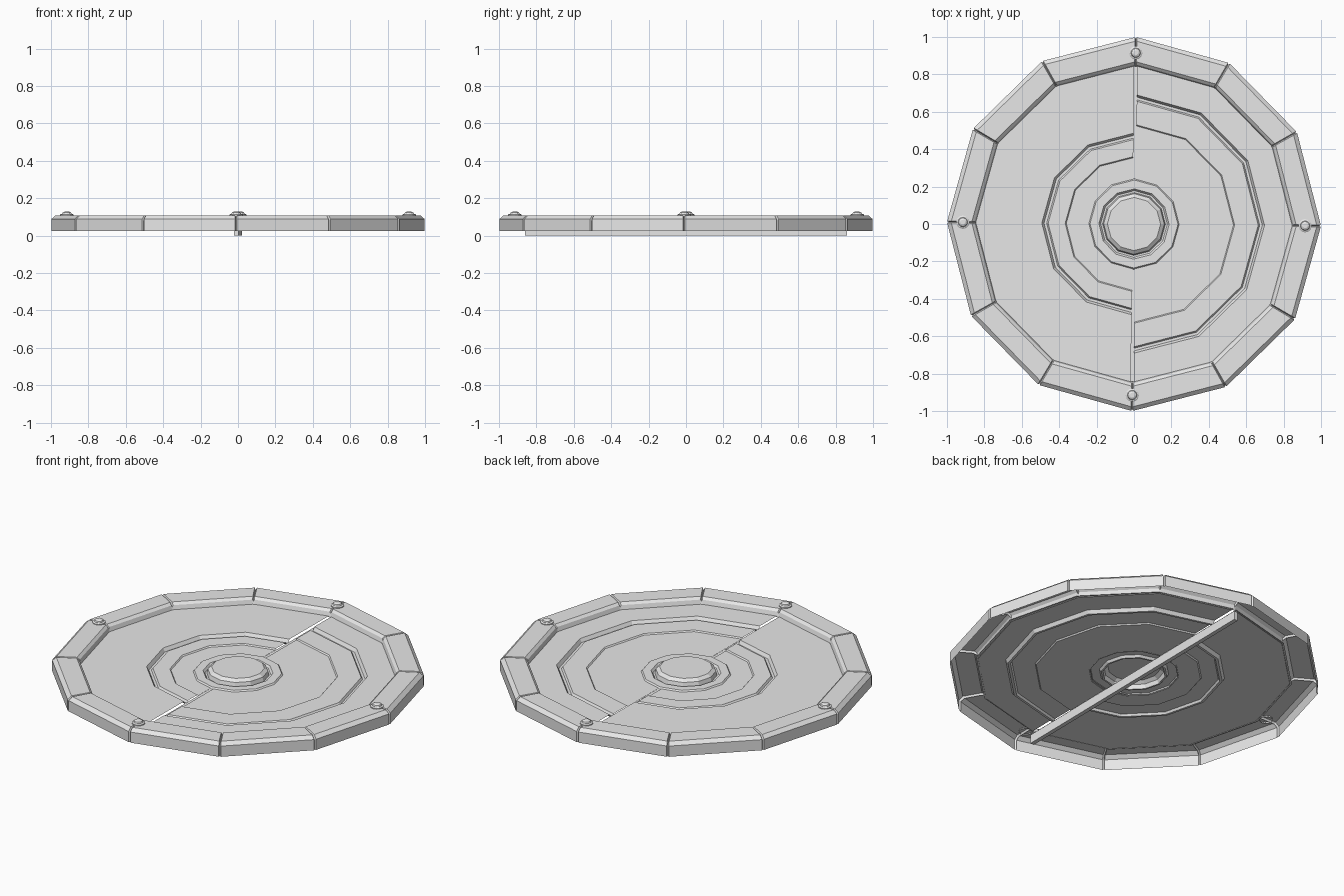
import bpy, bmesh, math
from mathutils import Matrix

cube = bpy.data.objects.get("Cube")
if cube:
    bpy.data.objects.remove(cube, do_unlink=True)

TWIST = math.radians(-0.6)
SIDES = 12
STEP = 2 * math.pi / SIDES
SLIT = 0.008

grey = bpy.data.materials.new("stone_grey")
grey.use_nodes = True
colour = (0.8, 0.8, 0.8, 1)
grey.diffuse_color = colour
grey.node_tree.nodes["Principled BSDF"].inputs["Base Color"].default_value = colour


def finish(name, bm):
    bmesh.ops.transform(bm, matrix=Matrix.Rotation(TWIST, 4, "Z"), verts=bm.verts)
    mesh = bpy.data.meshes.new(name)
    bm.to_mesh(mesh)
    bm.free()
    mesh.materials.append(grey)
    obj = bpy.data.objects.new(name, mesh)
    bpy.context.collection.objects.link(obj)
    return obj


def bridge(bm, rows):
    for a, b in zip(rows, rows[1:]):
        for i in range(len(a) - 1):
            bm.faces.new((a[i], b[i], b[i + 1], a[i + 1]))


def sweep(name, profile, start, count, offset=0.0):
    """Sweep (radius, height) points around flat-sided corners."""
    bm = bmesh.new()
    rows = []
    for k in range(count + 1):
        a = start + k * STEP
        rows.append([bm.verts.new((r * math.cos(a) + offset, r * math.sin(a), z))
                     for r, z in profile])
    bridge(bm, rows)
    bmesh.ops.remove_doubles(bm, verts=bm.verts, dist=1e-5)
    return finish(name, bm)


# Rim blocks: hollow shells that dip into a narrow notch at each corner
rim_profile = [(1.0, 0.025), (1.0, 0.088), (0.978, 0.107),
               (0.868, 0.107), (0.853, 0.094), (0.845, 0.066)]
notch_profile = [(0.99, 0.025), (0.99, 0.08), (0.972, 0.095),
                 (0.872, 0.095), (0.85, 0.084), (0.842, 0.066)]
bm = bmesh.new()
for k in range(SIDES):
    a0, a1 = k * STEP, (k + 1) * STEP
    rows = []
    for t, prof in ((0, notch_profile), (0.012, rim_profile),
                    (0.988, rim_profile), (1, notch_profile)):
        rows.append([bm.verts.new((r * ((1 - t) * math.cos(a0) + t * math.cos(a1)),
                                   r * ((1 - t) * math.sin(a0) + t * math.sin(a1)), z))
                     for r, z in prof])
    bridge(bm, rows)
bmesh.ops.remove_doubles(bm, verts=bm.verts, dist=1e-5)
finish("rim", bm)


# Two terraced half floors, each with its own groove and step radius
def floor_profile(groove, step):
    high, mid, low = 0.07, 0.062, 0.055
    return [(0.85, high), (groove, high), (groove - 0.012, mid - 0.012),
            (groove - 0.026, mid - 0.012), (groove - 0.034, mid),
            (step, mid), (step - 0.006, low), (0.23, low)]


for name, groove, step, start, side in (
        ("left_floor", 0.69, 0.53, -math.pi / 2, 1),
        ("right_floor", 0.485, 0.36, math.pi / 2, -1)):
    sweep(name, floor_profile(groove, step), start, SIDES // 2, side * SLIT)

# Central hub: collar, groove and raised cap
hub_profile = [(0.243, 0.053), (0.235, 0.063), (0.188, 0.063), (0.178, 0.05),
               (0.168, 0.05), (0.162, 0.075), (0.142, 0.09), (0, 0.09)]
sweep("hub", hub_profile, 0, SIDES)

# Bar under the seam between the floors
bm = bmesh.new()
bmesh.ops.create_cube(bm, size=1, matrix=Matrix.Translation((0, 0, 0.0255))
                      @ Matrix.Diagonal((0.024, 1.72, 0.051, 1)))
finish("seam_bar", bm)

# Four studs on the rim
stud_profile = [(0.036, 0.1), (0.036, 0.112), (0.03, 0.116), (0.026, 0.116),
                (0.023, 0.123), (0.013, 0.128), (0, 0.128)]
for k in range(4):
    a = k * math.pi / 2
    stud = sweep("rim_stud_%d" % (k + 1), stud_profile, 0, SIDES)
    stud.location = (0.915 * math.cos(a + TWIST), 0.915 * math.sin(a + TWIST), 0)
